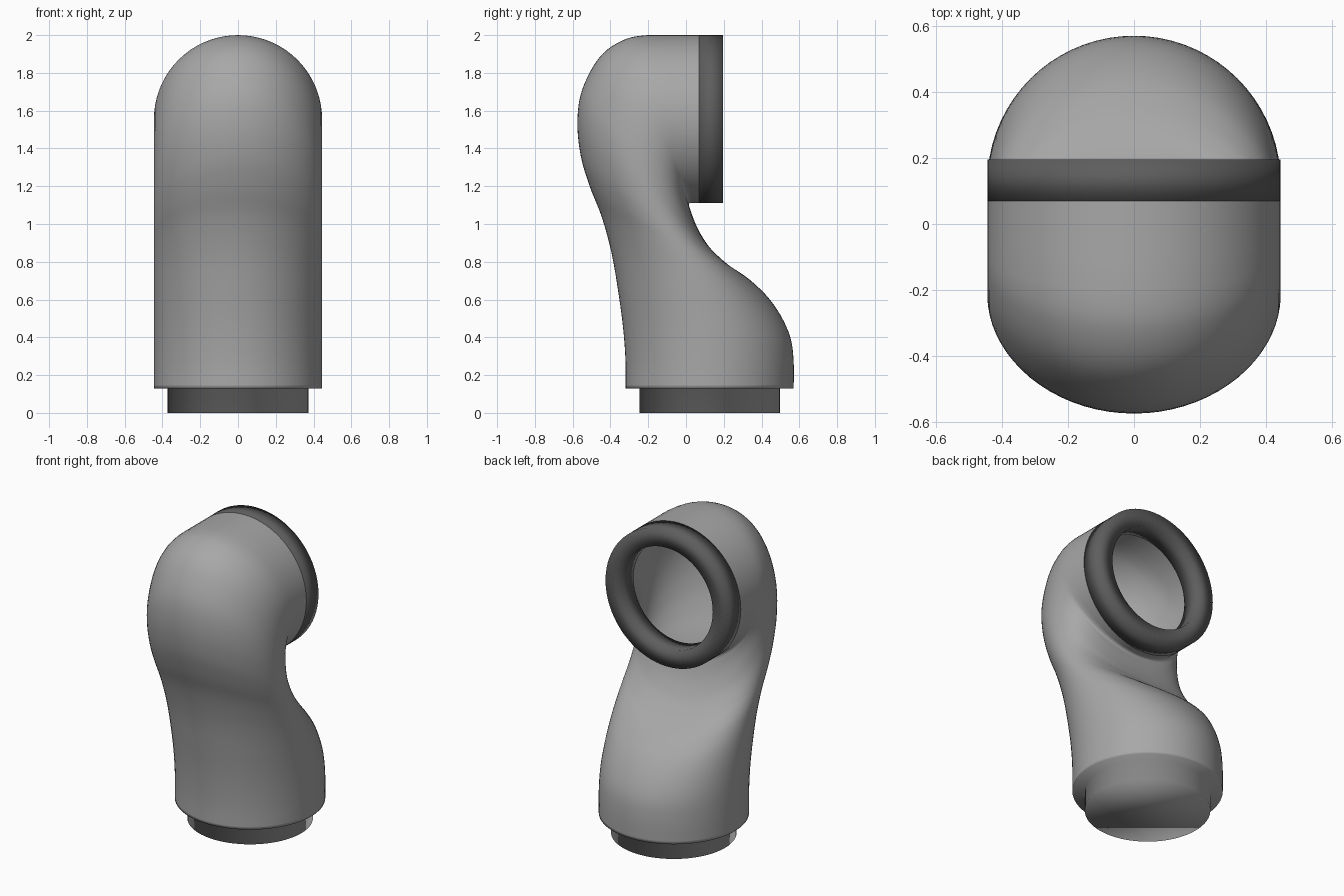
import bpy, bmesh, math
from mathutils import Vector

if "Cube" in bpy.data.objects:
    bpy.data.objects.remove(bpy.data.objects["Cube"])

SEG = 72
R = 0.445

def material(name, grey):
    m = bpy.data.materials.new(name)
    m.diffuse_color = (grey, grey, grey, 1)
    m.use_nodes = True
    m.node_tree.nodes["Principled BSDF"].inputs["Base Color"].default_value = m.diffuse_color
    return m

def loft(name, rings, mat, cap_start=False, closed=False):
    """Skin a list of point rings into one smooth mesh object."""
    bm = bmesh.new()
    loops = [[bm.verts.new(p) for p in ring] for ring in rings]
    pairs = list(zip(loops, loops[1:]))
    if closed:
        pairs.append((loops[-1], loops[0]))
    for a, b in pairs:
        for i in range(SEG):
            j = (i + 1) % SEG
            bm.faces.new((a[i], a[j], b[j], b[i]))
    if cap_start:
        bm.faces.new(loops[0][::-1])
    bmesh.ops.recalc_face_normals(bm, faces=bm.faces)
    me = bpy.data.meshes.new(name)
    bm.to_mesh(me)
    bm.free()
    me.materials.append(mat)
    for p in me.polygons:
        p.use_smooth = True
    ob = bpy.data.objects.new(name, me)
    bpy.context.collection.objects.link(ob)
    return ob

def ring(front, back, rx):
    """Ellipse spanning a front and a back (y, z) point, half-width rx."""
    f, b = Vector((0, *front)), Vector((0, *back))
    c, h = (f + b) / 2, (b - f) / 2
    return [c + h * math.sin(t) + Vector((rx * math.cos(t), 0, 0))
            for t in (2 * math.pi * i / SEG for i in range(SEG))]

# Side outline: front y, z and back y, z of each section
sections = [Vector(s) for s in (
    (-.32, .13, .57, .13), (-.32, .27, .57, .27), (-.333, .45, .555, .39),
    (-.36, .65, .51, .50), (-.395, .85, .44, .605), (-.447, 1.04, .355, .69),
    (-.51, 1.2, .29, .74), (-.557, 1.36, .235, .775), (-.575, 1.54, .17, .83),
    (-.55, 1.71, .118, .885), (-.46, 1.88, .065, .97), (-.34, 1.97, .03, 1.055),
    (-.20, 2.0, .018, 1.11), (.07, 2.0, .07, 1.11))]

def smooth_path(pts, steps):
    """Catmull-Rom interpolation, with a straight final span."""
    out = []
    for i in range(len(pts) - 2):
        p0, p1, p2, p3 = pts[max(i - 1, 0)], pts[i], pts[i + 1], pts[i + 2]
        for k in range(steps):
            t = k / steps
            out.append(0.5 * (2 * p1 + (p2 - p0) * t
                       + (2 * p0 - 5 * p1 + 4 * p2 - p3) * t * t
                       + (3 * p1 - p0 - 3 * p2 + p3) * t ** 3))
    return out + [pts[-2].lerp(pts[-1], k / 3) for k in range(4)]

# Bent hollow body with the narrower plug below it
plug = [ring((-.247, z), (.497, z), .372) for z in (0, .13)]
loft("bent_pipe_body",
     plug + [ring(s[:2], s[2:], R) for s in smooth_path(sections, 5)],
     material("mid_grey", 0.39), cap_start=True)

# Thick dark collar around the rear opening, softly shaded
loft("opening_collar",
     [ring((y, 1.555 + r), (y, 1.555 - r), r)
      for r, y in ((R, .07), (R, .195), (.33, .195), (.33, .07))],
     material("dark_grey", 0.11), closed=True)
